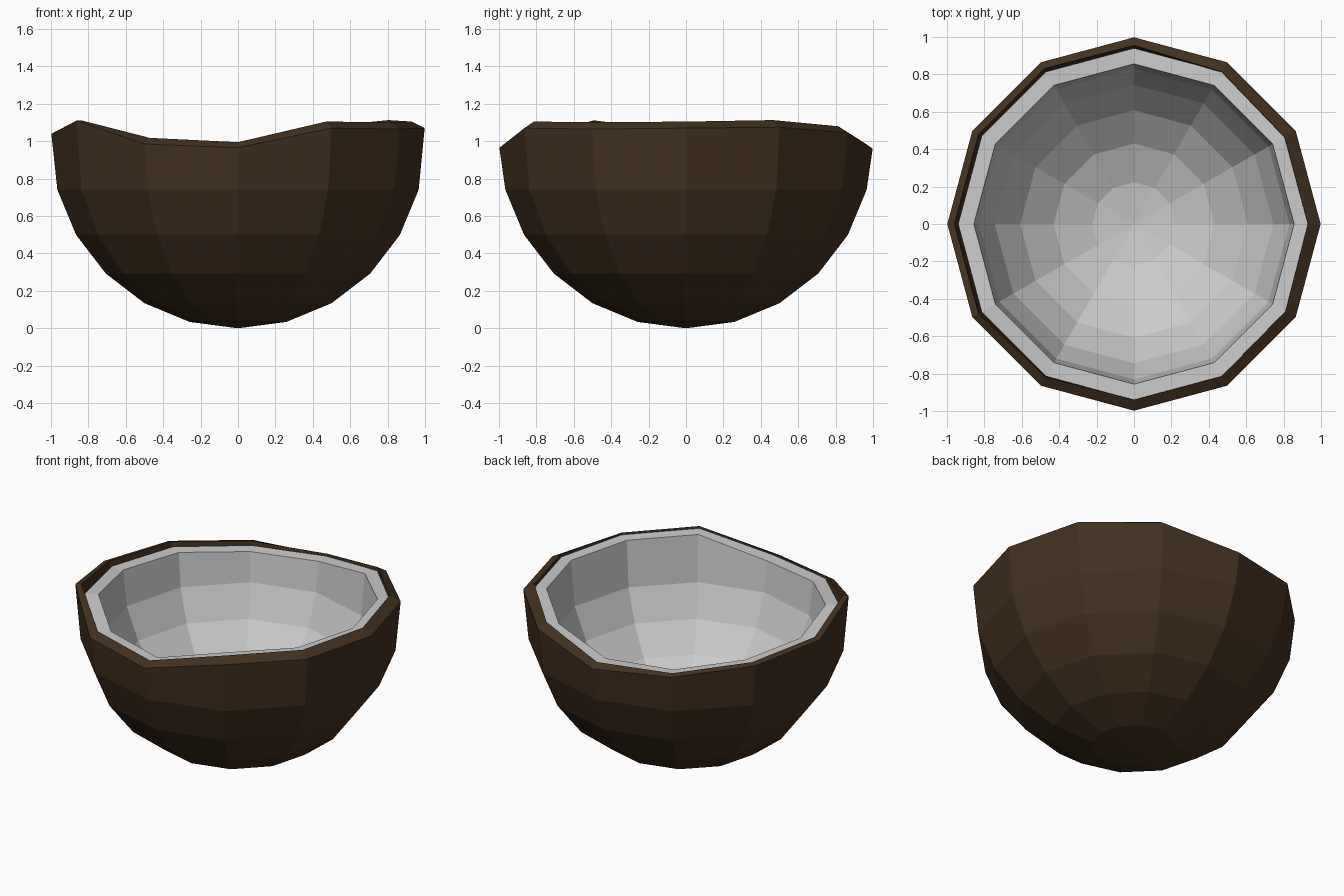
import bpy, bmesh, math

if "Cube" in bpy.data.objects:
    bpy.data.objects.remove(bpy.data.objects["Cube"])

SIDES = 12
# Uneven rim: height of the outer edge at each 30 degree step, starting at +x
RIM = [1.07, 1.075, 1.045, 0.96, 0.985, 1.02, 1.04, 1.11, 0.985, 0.965, 1.07, 1.065]
# Shell lip: inner edge radius and rise above the outer edge
LIP_R = [0.93, 0.93, 0.94, 0.955, 0.96, 0.96, 0.96, 0.96, 0.945, 0.94, 0.94, 0.935]
LIP_RISE = [0.035, 0.038, 0.035, 0.03, 0.01, 0.01, 0.01, 0.0, 0.033, 0.03, 0.035, 0.037]
# Flesh lip drop below the shell lip
DROP = [0.02, 0.025, 0.025, 0.01, 0.02, 0.025, 0.03, 0.06, 0.015, 0.01, 0.015, 0.015]


def ring(bm, radii, heights):
    return [bm.verts.new((radii[i] * math.cos(i * math.tau / SIDES),
                          radii[i] * math.sin(i * math.tau / SIDES), heights[i]))
            for i in range(SIDES)]


def sphere_rings(bm, radius):
    """Bottom pole and the 15 degree rings of a sphere centred on z = 1."""
    pole = bm.verts.new((0, 0, 1 - radius))
    rings = []
    for k in range(1, 6):
        a = math.radians(15 * k)
        rings.append(ring(bm, [radius * math.sin(a)] * SIDES,
                          [1 - radius * math.cos(a)] * SIDES))
    return pole, rings


def bowl(name, outer_r, inner_r, outer_edge, inner_edge):
    """Hollow faceted bowl: outside, uneven lip, inside."""
    bm = bmesh.new()
    p0, outside = sphere_rings(bm, outer_r)
    p1, inside = sphere_rings(bm, inner_r)
    rings = outside + [ring(bm, *outer_edge), ring(bm, *inner_edge)] + inside[::-1]
    for i in range(SIDES):
        j = (i + 1) % SIDES
        bm.faces.new((p0, rings[0][j], rings[0][i]))
        bm.faces.new((p1, rings[-1][i], rings[-1][j]))
        for a, b in zip(rings, rings[1:]):
            bm.faces.new((a[i], a[j], b[j], b[i]))
    bmesh.ops.recalc_face_normals(bm, faces=bm.faces)
    me = bpy.data.meshes.new(name)
    bm.to_mesh(me)
    bm.free()
    ob = bpy.data.objects.new(name, me)
    bpy.context.collection.objects.link(ob)
    return ob


lip_z = [z + d for z, d in zip(RIM, LIP_RISE)]
flesh_z = [z - d for z, d in zip(lip_z, DROP)]

# Brown outer shell
shell = bowl("shell", 1.0, 0.945,
             ([0.998] * SIDES, RIM), (LIP_R, lip_z))
brown = bpy.data.materials.new("brown_husk")
brown.diffuse_color = (0.055, 0.03, 0.014, 1)
brown.use_nodes = True
brown.node_tree.nodes["Principled BSDF"].inputs["Base Color"].default_value = brown.diffuse_color
shell.data.materials.append(brown)

# Pale inner flesh
bowl("flesh", 0.94, 0.86,
     ([min(r, 0.94) for r in LIP_R], flesh_z),
     ([0.856] * SIDES, [z - 0.003 for z in flesh_z]))
